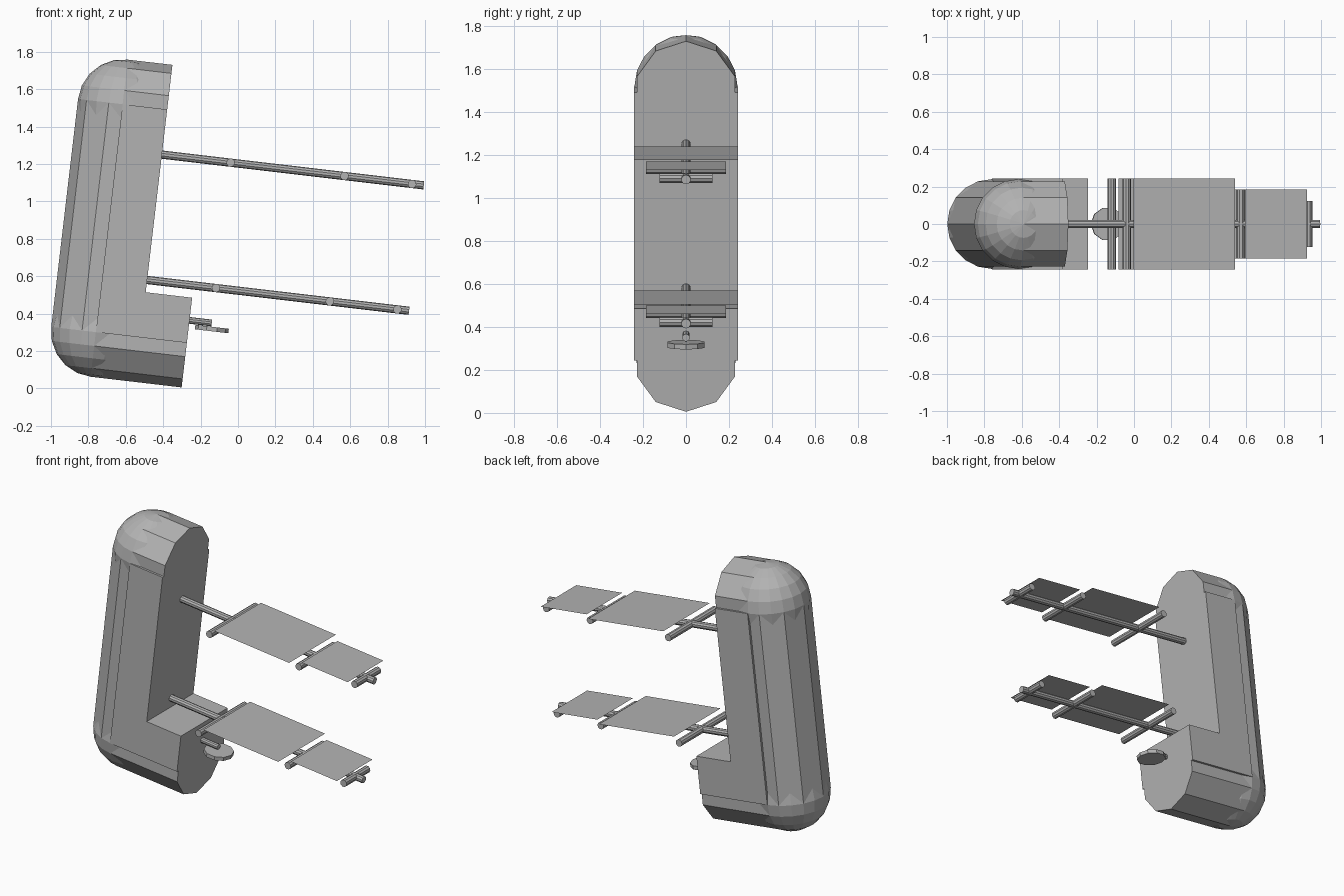
import bpy
import bmesh
from math import radians
from mathutils import Matrix

cube = bpy.data.objects.get("Cube")
if cube:
    bpy.data.objects.remove(cube, do_unlink=True)

grey = bpy.data.materials.new("plain grey")
grey.use_nodes = True
COLOUR = (0.45, 0.45, 0.45, 1)
grey.diffuse_color = COLOUR
grey.node_tree.nodes["Principled BSDF"].inputs["Base Color"].default_value = COLOUR

# The whole craft leans forward by this angle about the y axis
TILT = Matrix.Rotation(radians(6.7), 4, 'Y')
R = 0.24                      # radius of the rounded hull
HALF_WIDTH = 0.2425
BACK, FACE, FOOT = -0.79, -0.55, -0.30
LOW, HIGH, STEP = 0.21, 1.437, 0.453


def finish(name, bm):
    bm.transform(TILT)
    mesh = bpy.data.meshes.new(name)
    bm.to_mesh(mesh)
    bm.free()
    mesh.materials.append(grey)
    bpy.context.collection.objects.link(bpy.data.objects.new(name, mesh))


def box(name, x0, x1, z0, z1, half):
    bm = bmesh.new()
    place = Matrix.Translation(((x0 + x1) / 2, 0, (z0 + z1) / 2))
    scale = Matrix.Diagonal((x1 - x0, 2 * half, z1 - z0, 1))
    bmesh.ops.create_cube(bm, size=1, matrix=place @ scale)
    finish(name, bm)


def rod(name, centre, axis, length, radius):
    """Ten-sided cylinder with a corner along x, or along z when it lies flat."""
    turn = {'X': Matrix.Rotation(radians(90), 4, 'Y'),
            'Y': Matrix.Rotation(radians(90), 4, 'X'),
            'Z': Matrix.Identity(4)}[axis]
    corner = Matrix.Rotation(radians(90), 4, 'Z')
    bm = bmesh.new()
    bmesh.ops.create_cone(bm, cap_ends=True, segments=10, radius1=radius,
                          radius2=radius, depth=length)
    # Put a vertex on the local x axis whatever the default start angle is
    if max(v.co.x for v in bm.verts) < radius * 0.99:
        bm.transform(corner)
    bm.transform(Matrix.Translation(centre) @ turn)
    finish(name, bm)


def ball(name, x, z):
    bm = bmesh.new()
    bmesh.ops.create_uvsphere(bm, u_segments=20, v_segments=10, radius=R,
                              matrix=Matrix.Translation((x, 0, z)))
    finish(name, bm)


def panel(name, x0, x1, z, half):
    bm = bmesh.new()
    corners = ((x0, -half), (x1, -half), (x1, half), (x0, half))
    bm.faces.new([bm.verts.new((x, y, z)) for x, y in corners])
    finish(name, bm)


# Hull: flat-sided core with rounded back, top, foot and corners
box("hull_core", BACK, FACE, LOW, HIGH, HALF_WIDTH)
box("foot_core", BACK, FOOT, LOW, STEP, HALF_WIDTH)
rod("hull_back", (BACK, 0, (LOW + HIGH) / 2), 'Z', HIGH - LOW, R)
rod("hull_top", ((BACK + FACE) / 2, 0, HIGH), 'X', FACE - BACK, R)
rod("foot_bottom", ((BACK + FOOT) / 2, 0, LOW), 'X', FOOT - BACK, R)
ball("top_corner", BACK, HIGH)
ball("bottom_corner", BACK, LOW)

# Two booms, each with three crossbars and two thin panels
for level, z in (("upper", 1.194), ("lower", 0.519)):
    rod(level + "_boom", (0.135, 0, z), 'X', 1.45, 0.022)
    for i, (x, half) in enumerate(((-0.18, HALF_WIDTH), (0.433, 0.185), (0.797, 0.123))):
        rod(f"{level}_crossbar_{i + 1}", (x, 0, z), 'Y', 2 * half, 0.023)
    panel(level + "_wide_panel", -0.148, 0.4, z + 0.037, HALF_WIDTH)
    panel(level + "_narrow_panel", 0.452, 0.788, z + 0.037, 0.185)

# Small dish on a short arm at the foot
rod("dish_arm", (-0.25, 0, 0.331), 'X', 0.14, 0.018)
rod("dish", (-0.176, 0, 0.299), 'Z', 0.024, 0.09)
